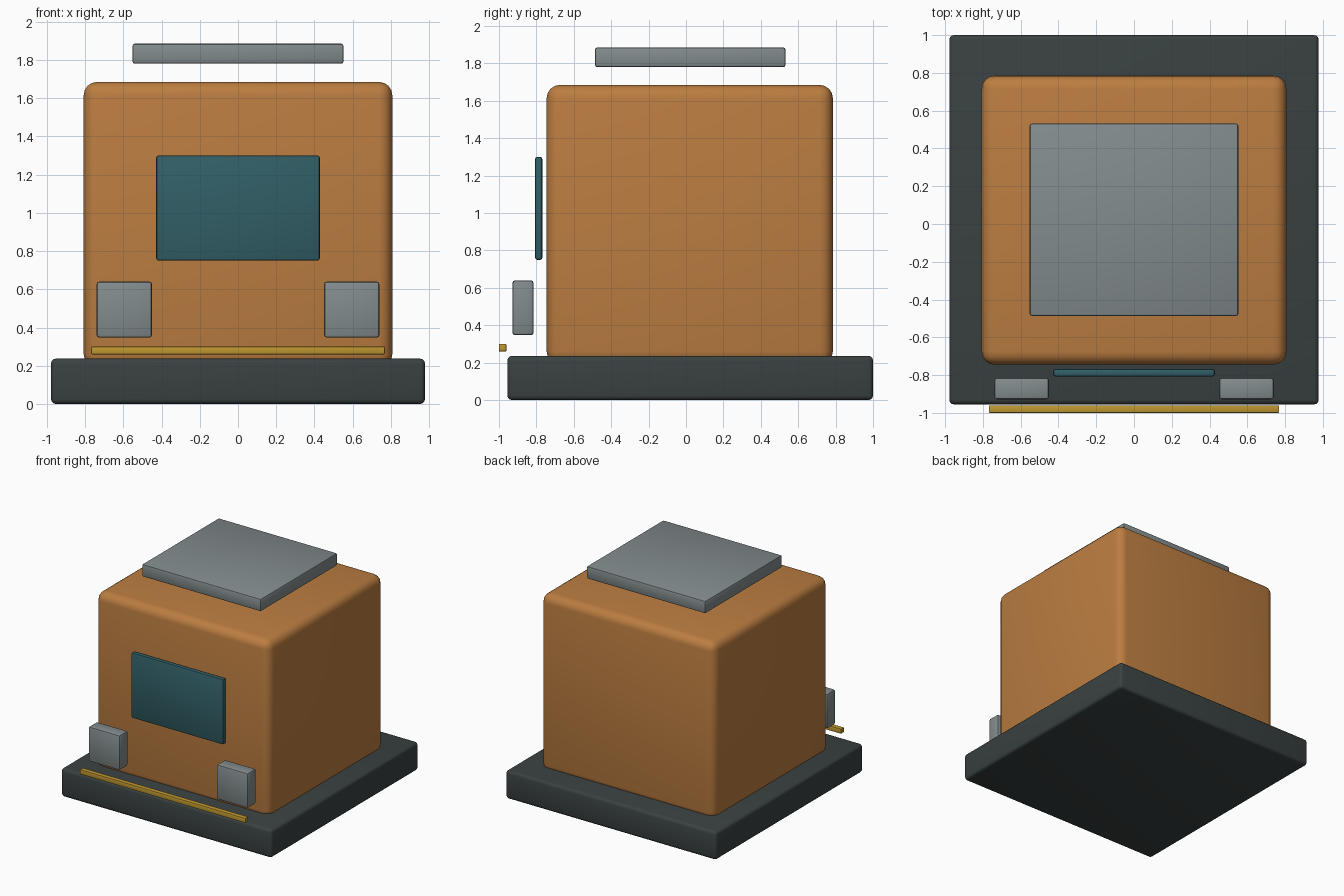
import bpy
import math
from mathutils import Vector

cube = bpy.data.objects.get("Cube")
if cube:
    bpy.data.objects.remove(cube, do_unlink=True)


def material(name, rgb):
    mat = bpy.data.materials.new(name)
    mat.use_nodes = True
    color = (*rgb, 1.0)
    mat.diffuse_color = color
    mat.node_tree.nodes["Principled BSDF"].inputs["Base Color"].default_value = color
    return mat


orange = material("orange paint", (0.50, 0.205, 0.052))
charcoal = material("charcoal", (0.042, 0.053, 0.053))
grey = material("grey metal", (0.225, 0.26, 0.265))
teal = material("teal glass", (0.031, 0.115, 0.135))
yellow = material("yellow trim", (0.52, 0.31, 0.03))


def rounded_box(name, low, high, bevel, segments, mat):
    """Box between two corners with rounded edges."""
    low, high = Vector(low), Vector(high)
    bpy.ops.mesh.primitive_cube_add(size=1, location=(low + high) / 2)
    obj = bpy.context.object
    obj.name = name
    obj.scale = high - low
    bpy.ops.object.transform_apply(location=False, rotation=False, scale=True)
    obj.data.materials.append(mat)
    mod = obj.modifiers.new("rounded edges", "BEVEL")
    mod.width = bevel
    mod.segments = segments
    bpy.ops.object.modifier_apply(modifier=mod.name)
    bpy.ops.object.shade_smooth_by_angle(angle=math.radians(35))
    return obj


# Base slab and main body
rounded_box("base", (-0.978, -0.955, 0), (0.978, 1.0, 0.237), 0.025, 3, charcoal)
rounded_box("body", (-0.807, -0.745, 0.19), (0.807, 0.785, 1.685), 0.07, 4, orange)

# Floating roof plate
rounded_box("roof_plate", (-0.552, -0.487, 1.78), (0.552, 0.532, 1.885), 0.012, 2, grey)

# Front window panel
rounded_box("window", (-0.428, -0.807, 0.75), (0.428, -0.768, 1.30), 0.012, 2, teal)

# Pair of front lamps
for side, x in (("right", -0.595), ("left", 0.595)):
    rounded_box(side + "_lamp", (x - 0.145, -0.928, 0.347), (x + 0.145, -0.815, 0.64),
                0.014, 2, grey)

# Bumper trim bar
rounded_box("trim_bar", (-0.768, -1.0, 0.26), (0.768, -0.96, 0.30), 0.004, 2, yellow)
